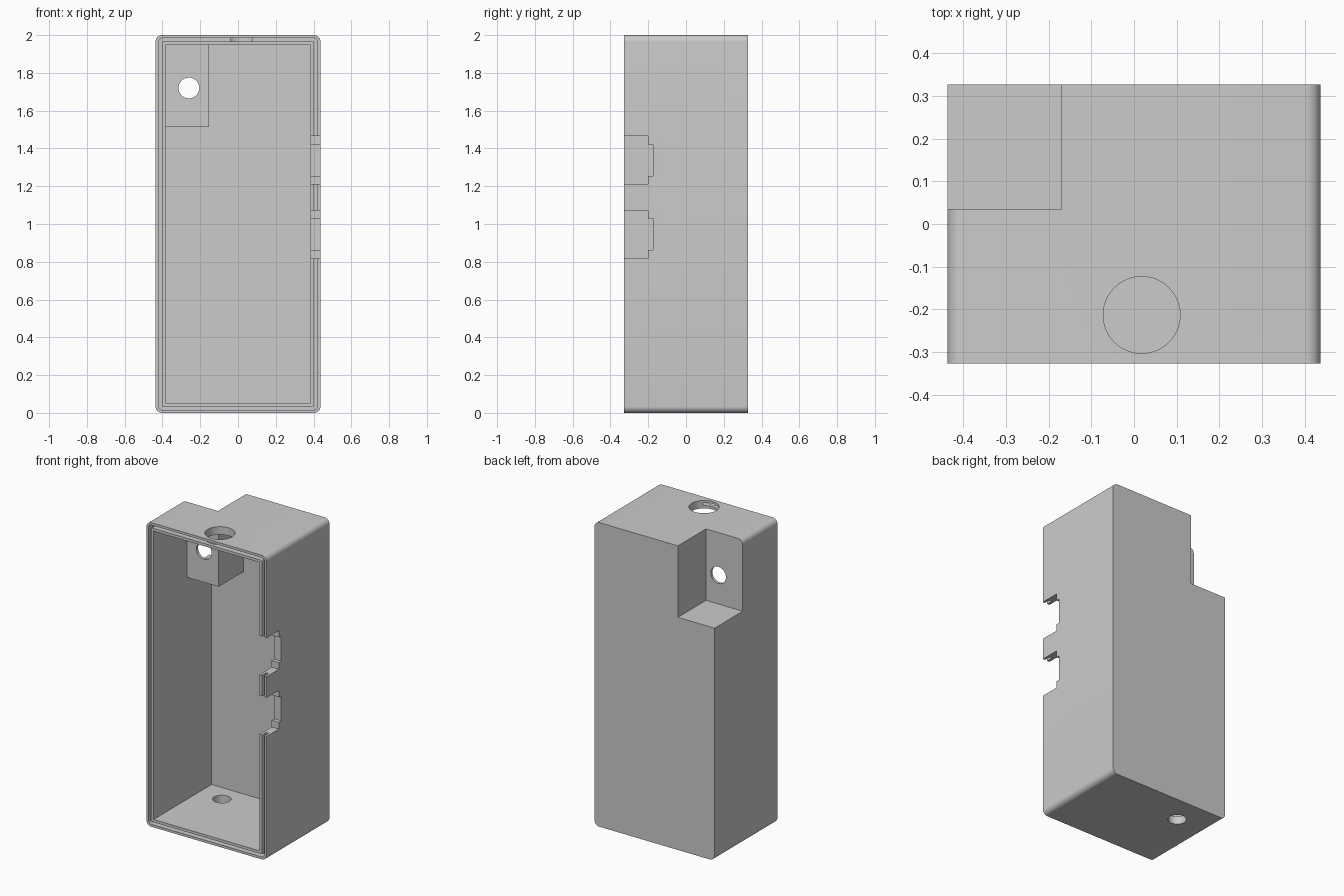
import bpy, bmesh, math
from mathutils import Matrix, Vector

cube = bpy.data.objects.get("Cube")
if cube:
    bpy.data.objects.remove(cube, do_unlink=True)

grey = bpy.data.materials.new("plain grey")
grey.use_nodes = True
grey.diffuse_color = (0.6, 0.6, 0.6, 1)
grey.node_tree.nodes["Principled BSDF"].inputs["Base Color"].default_value = (0.6, 0.6, 0.6, 1)

HX, HY, H = 0.437, 0.327, 2.0      # half width, half depth, height
WALL, SKIN = 0.052, 0.017          # main wall and thin recess wall
FAR = 0.2                          # how far cutters reach outside


def make_object(name, bm):
    bmesh.ops.recalc_face_normals(bm, faces=bm.faces)
    mesh = bpy.data.meshes.new(name)
    bm.to_mesh(mesh)
    bm.free()
    mesh.materials.append(grey)
    obj = bpy.data.objects.new(name, mesh)
    bpy.context.collection.objects.link(obj)
    return obj


def box(name, x, y, z):
    """Box from three (low, high) ranges."""
    bm = bmesh.new()
    size = [b - a for a, b in (x, y, z)]
    mid = [(a + b) / 2 for a, b in (x, y, z)]
    bmesh.ops.create_cube(bm, size=1,
                          matrix=Matrix.Translation(mid) @ Matrix.Diagonal((*size, 1)))
    return make_object(name, bm)


def rounded_prism(name, inset, radius, y0, y1, steps=8):
    """Rounded rectangle in the x-z plane, inset from the case outline, run along y."""
    bm = bmesh.new()
    cx, cz = HX - inset - radius, H / 2 - inset - radius
    ring = []
    for k, (sx, sz) in enumerate(((1, 1), (-1, 1), (-1, -1), (1, -1))):
        for i in range(steps + 1):
            a = math.pi / 2 * (k + i / steps)
            ring.append(bm.verts.new((sx * cx + radius * math.cos(a), y0,
                                      H / 2 + sz * cz + radius * math.sin(a))))
    face = bm.faces.new(ring)
    ext = bmesh.ops.extrude_face_region(bm, geom=[face], use_keep_orig=True)
    moved = [v for v in ext["geom"] if isinstance(v, bmesh.types.BMVert)]
    bmesh.ops.translate(bm, verts=moved, vec=(0, y1 - y0, 0))
    return make_object(name, bm)


def cylinder(name, centre, radius, length, axis):
    bm = bmesh.new()
    turn = Vector((0, 0, 1)).rotation_difference(Vector(axis)).to_matrix().to_4x4()
    bmesh.ops.create_cone(bm, cap_ends=True, segments=48, radius1=radius, radius2=radius,
                          depth=length, matrix=Matrix.Translation(centre) @ turn)
    return make_object(name, bm)


def cut(target, cutter):
    """Subtract the cutter, then discard it."""
    mod = target.modifiers.new("cut", 'BOOLEAN')
    mod.operation, mod.solver, mod.object = 'DIFFERENCE', 'EXACT', cutter
    bpy.context.view_layer.update()
    result = bpy.data.meshes.new_from_object(
        target.evaluated_get(bpy.context.evaluated_depsgraph_get()))
    target.modifiers.clear()
    target.data = result
    bpy.data.objects.remove(cutter, do_unlink=True)


# Outer shell with rounded long edges
case = rounded_prism("enclosure_case", 0, 0.035, -HY, HY)

# Hollow interior, leaving a solid block behind the corner recess
recess_x, recess_y, recess_z = -0.17, 0.035, 1.53
cavity = box("cavity", (WALL - HX, HX - WALL), (-HY - FAR, HY - WALL), (WALL, H - WALL))
cut(cavity, box("recess_block", (-HX - FAR, recess_x + SKIN), (recess_y - SKIN, HY + FAR),
                (recess_z - SKIN, H + FAR)))
cut(case, cavity)

# Corner recess open to the back, side and top
cut(case, box("recess", (-HX - FAR, recess_x), (recess_y, HY + FAR), (recess_z, H + FAR)))

# Groove around the front rim
groove = rounded_prism("groove", 0.016, 0.02, -HY - FAR, -HY + 0.045)
cut(groove, rounded_prism("groove_core", 0.034, 0.006, -HY - 2 * FAR, HY))
cut(case, groove)

# Two stepped openings in the side wall
side = (HX - WALL - 0.02, HX + FAR)
for mid in (0.945, 1.338):
    cut(case, box("opening", side, (-HY - FAR, -0.2), (mid - 0.127, mid + 0.127)))
    cut(case, box("opening_step", side, (-HY - FAR, -0.175), (mid - 0.083, mid + 0.083)))

# Round holes: top, floor and recess wall
cut(case, cylinder("top_hole", (0.018, -0.213, H), 0.09, 0.2, (0, 0, 1)))
cut(case, cylinder("floor_hole", (-0.217, 0.142, 0), 0.055, 0.2, (0, 0, 1)))
cut(case, cylinder("recess_hole", (-0.26, recess_y, 1.72), 0.055, 0.1, (0, 1, 0)))

# Smooth the rounded parts, keep the edges sharp
bpy.ops.object.select_all(action='DESELECT')
case.select_set(True)
bpy.context.view_layer.objects.active = case
bpy.ops.object.shade_smooth_by_angle(angle=math.radians(30))
